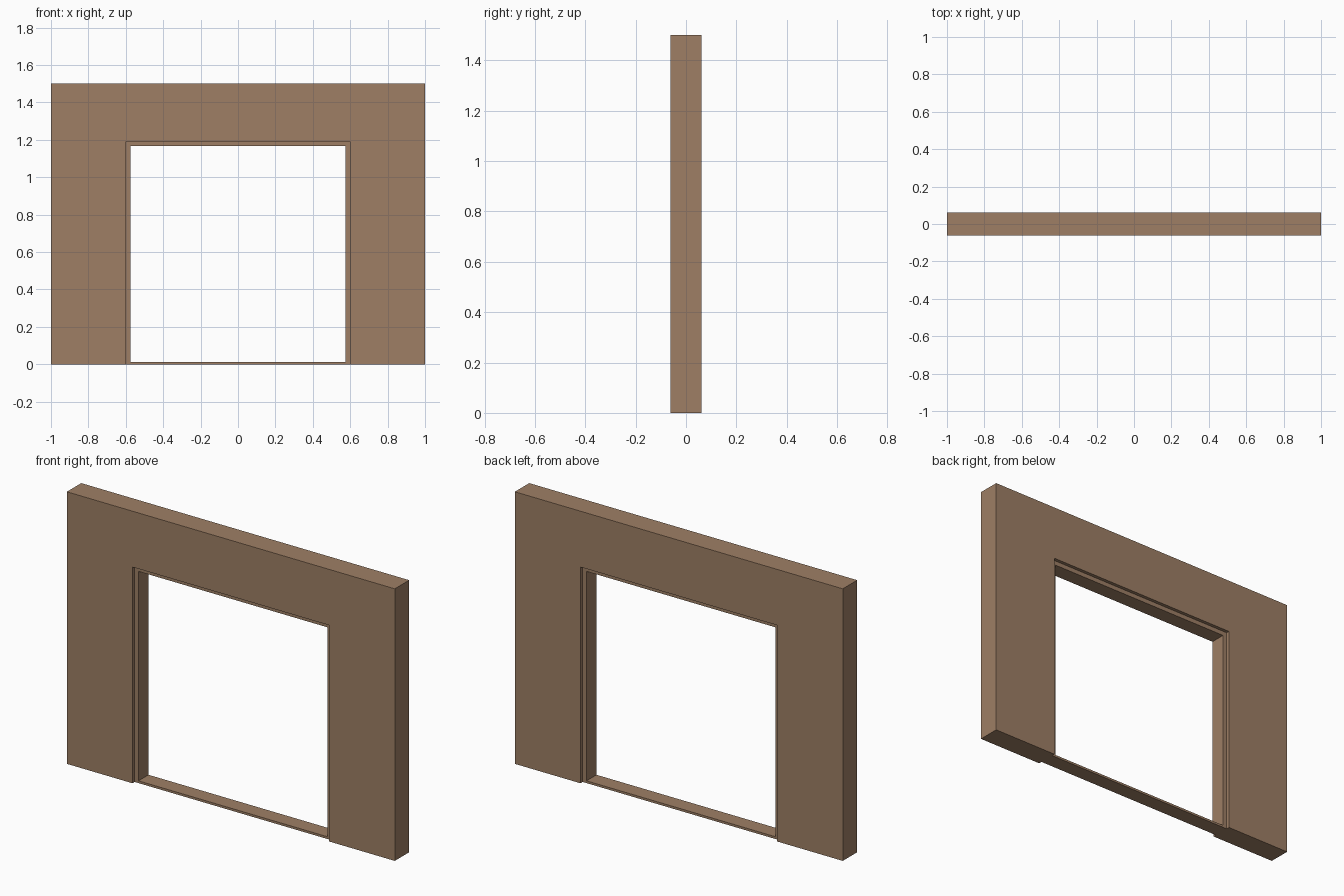
import bpy, bmesh

if "Cube" in bpy.data.objects:
    bpy.data.objects.remove(bpy.data.objects["Cube"])

# One flat brown for the whole model
brown = bpy.data.materials.new("warm brown")
brown.diffuse_color = (0.342, 0.212, 0.130, 1)
brown.use_nodes = True
brown.node_tree.nodes["Principled BSDF"].inputs["Base Color"].default_value = brown.diffuse_color


def extrude_profile(name, loops, depth):
    """Extrude a closed x-z outline (with optional hole) symmetrically in y."""
    bm = bmesh.new()
    edges = []
    for loop in loops:
        vs = [bm.verts.new((x, -depth / 2, z)) for x, z in loop]
        edges += [bm.edges.new((vs[i], vs[(i + 1) % len(vs)])) for i in range(len(vs))]
    bmesh.ops.triangle_fill(bm, edges=edges, use_beauty=True)
    bmesh.ops.dissolve_limit(bm, angle_limit=0.01, verts=bm.verts[:], edges=bm.edges[:])
    ext = bmesh.ops.extrude_face_region(bm, geom=bm.faces[:], use_keep_orig=True)
    moved = [g for g in ext["geom"] if isinstance(g, bmesh.types.BMVert)]
    bmesh.ops.translate(bm, verts=moved, vec=(0, depth, 0))
    bmesh.ops.recalc_face_normals(bm, faces=bm.faces[:])
    mesh = bpy.data.meshes.new(name)
    bm.to_mesh(mesh)
    bm.free()
    mesh.materials.append(brown)
    obj = bpy.data.objects.new(name, mesh)
    bpy.context.collection.objects.link(obj)
    return obj


def rect(w, z0, z1):
    return [(-w, z0), (w, z0), (w, z1), (-w, z1)]


# Wall with a doorway open at the floor
extrude_profile("wall", [[(-1, 0), (-0.6, 0), (-0.6, 1.192), (0.6, 1.192),
                          (0.6, 0), (1, 0), (1, 1.5), (-1, 1.5)]], 0.125)

# Thin frame lining the doorway, set back from both wall faces
extrude_profile("door_frame", [rect(0.6, 0, 1.192), rect(0.576, 0.0125, 1.167)], 0.087)
